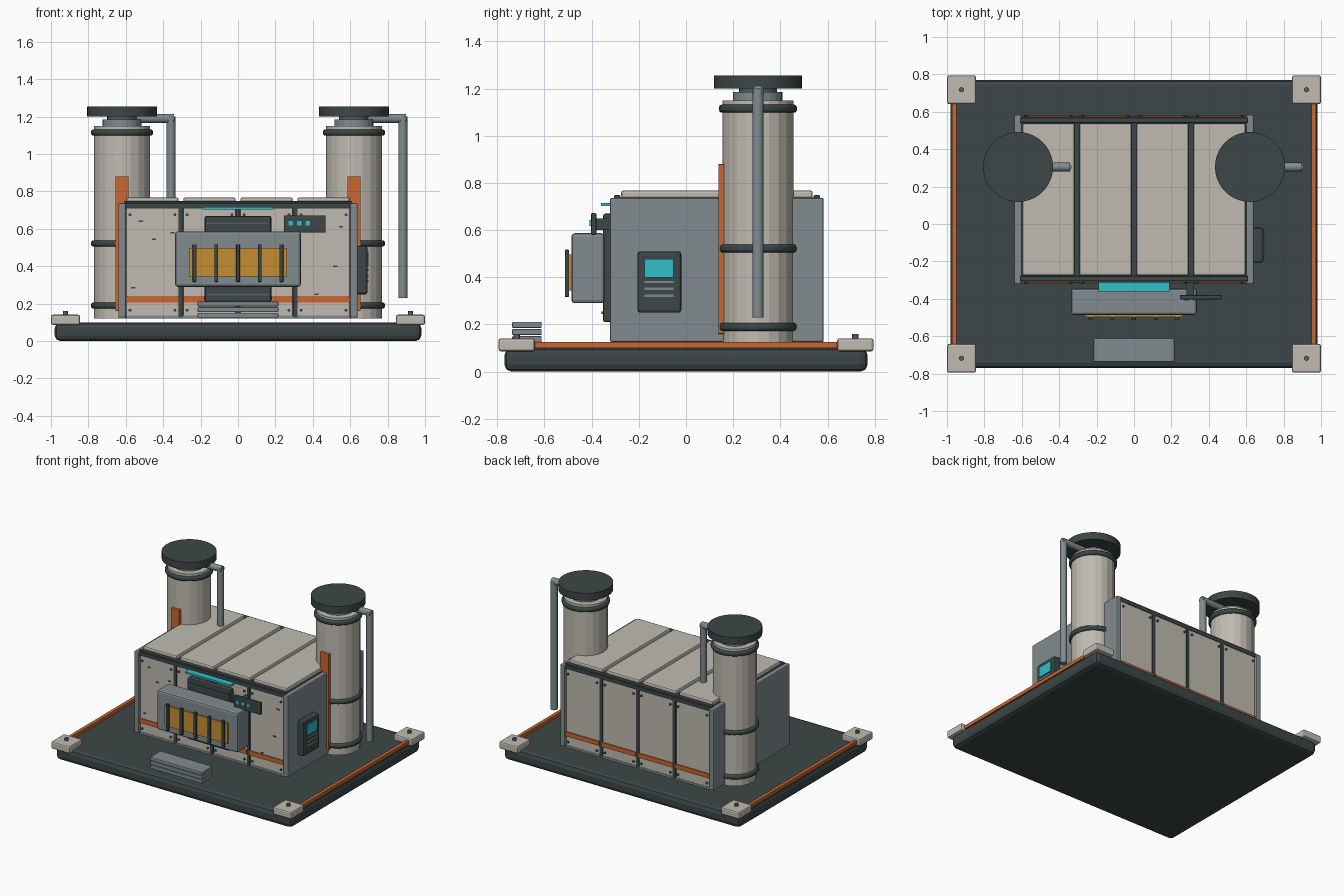
import bpy, bmesh, math
from mathutils import Matrix, Vector

if "Cube" in bpy.data.objects:
    bpy.data.objects.remove(bpy.data.objects["Cube"], do_unlink=True)


def material(name, r, g, b):
    m = bpy.data.materials.new(name)
    m.use_nodes = True
    m.diffuse_color = (r, g, b, 1)
    m.node_tree.nodes["Principled BSDF"].inputs["Base Color"].default_value = (r, g, b, 1)
    return m


cream = material("warm_cream", 0.53, 0.50, 0.44)
dark = material("dark_slate", 0.045, 0.062, 0.063)
grey = material("steel_grey", 0.22, 0.26, 0.275)
bolt_grey = material("bolt_grey", 0.09, 0.11, 0.115)
orange = material("orange", 0.60, 0.135, 0.03)
teal = material("teal_glow", 0.03, 0.53, 0.60)
amber = material("amber_glass", 0.56, 0.27, 0.035)


def finish(name, bm, mat, bevel=0, smooth=False):
    me = bpy.data.meshes.new(name)
    bm.to_mesh(me)
    bm.free()
    me.materials.append(mat)
    ob = bpy.data.objects.new(name, me)
    bpy.context.collection.objects.link(ob)
    if bevel:
        mod = ob.modifiers.new("bevel", "BEVEL")
        mod.width = bevel
        mod.segments = 2
        mod.limit_method = "ANGLE"
    if smooth:
        bpy.ops.object.select_all(action="DESELECT")
        ob.select_set(True)
        bpy.context.view_layer.objects.active = ob
        bpy.ops.object.shade_smooth_by_angle(angle=math.radians(35))
    return ob


def boxes(name, mat, spans, bevel=0):
    """Each span is a (min, max) pair for x, y and z."""
    bm = bmesh.new()
    for span in spans:
        mid = Vector([(a + b) / 2 for a, b in span])
        size = [b - a for a, b in span]
        bmesh.ops.create_cube(bm, size=1, matrix=Matrix.Translation(mid) @ Matrix.Diagonal((*size, 1)))
    return finish(name, bm, mat, bevel)


def rods(name, mat, ends, r, sides=16, bevel=0, smooth=True):
    """Cylinders between pairs of points."""
    bm = bmesh.new()
    for a, b in ends:
        a, b = Vector(a), Vector(b)
        turn = (b - a).to_track_quat("Z", "Y").to_matrix().to_4x4()
        bmesh.ops.create_cone(bm, cap_ends=True, segments=sides, radius1=r, radius2=r,
                              depth=(b - a).length, matrix=Matrix.Translation((a + b) / 2) @ turn)
    return finish(name, bm, mat, bevel, smooth)


def around(c, half):
    return (c - half, c + half)


# Platform, side rails and corner feet
boxes("platform", dark, [((-.98, .98), (-.77, .77), (0, .1))], .03)
boxes("side_rails", orange, [(around(s * .96, .012), (-.66, .66), (.1, .125)) for s in (-1, 1)])
corners = [(x, y) for x in (-.922, .922) for y in (-.718, .718)]
boxes("corner_feet", cream, [(around(x, .077), around(y, .077), (.086, .141)) for x, y in corners], .01)
rods("feet_bolts", bolt_grey, [((x, y, .14), (x, y, .16)) for x, y in corners], .014, 12)

# Housing core and end plates
boxes("housing_core", dark, [((-.605, .605), (-.29, .56), (.12, .738))])
boxes("end_plates", grey, [(around(s * .62, .02), (-.322, .584), (.125, .737)) for s in (-1, 1)], .008)

# Wall and roof panels with bolts
centres = [-.4575, -.1525, .1525, .4575]
boxes("roof_panels", cream, [(around(x, .14), (-.275, .537), (.735, .768)) for x in centres], .01)
for label, face, s in (("front", -.31, -1), ("back", .572, 1)):
    def depth(a, b):
        return tuple(sorted((face + s * a, face + s * b)))
    boxes(label + "_panels", cream,
          [(around(x, .14), depth(-.03, 0), (.125, .715)) for x in centres], .006)
    boxes(label + "_seams", dark, [(around(x, .012), depth(-.03, .004), (.125, .72)) for x in (-.305, 0, .305)])
    boxes(label + "_stripe", orange, [(around(x, .14), depth(-.01, .008), (.207, .24)) for x in centres])
    boxes(label + "_bottom_rail", grey, [((-.6, .6), depth(-.03, .003), (.12, .137))])
    boxes(label + "_top_rail", dark, [((-.605, .605), depth(-.04, .004), (.708, .737))], .006)
    rods(label + "_bolts", bolt_grey,
         [((x + dx, face, z), (x + dx, face + s * .01, z))
          for x in centres for dx in (-.12, .12) for z in (.165, .675)], .008, 8)
boxes("roof_edge_bars", dark, [((-.61, .61), around(y, .014), (.73, .748)) for y in (-.292, .555)], .005)

# Worn chips on the front panels
chips = [(-.52, .64), (-.45, .545), (-.35, .58), (-.56, .285), (-.47, .23), (.52, .4), (.42, .25), (.55, .61)]
boxes("paint_chips", dark, [(around(x, .011), (-.314, -.309), around(z, .004)) for x, z in chips])

# Front hatch and viewing window
boxes("hatch_back", dark, [((-.178, .178), (-.352, -.29), (.21, .67))], .01)
boxes("hatch_ridges", bolt_grey, [((-.165, .165), (-.358, -.35), around(z, .005)) for z in (.25, .63)])
boxes("window_housing", grey, [((-.336, .336), (-.486, -.345), (.29, .587))], .014)
boxes("window_glass", amber, [((-.262, .262), (-.498, -.48), (.345, .497))])
boxes("window_bars", dark, [(around(i * .116, .01), (-.514, -.496), (.317, .517)) for i in range(-2, 3)], .003)
boxes("light_strip", teal, [((-.19, .19), (-.36, -.31), (.703, .716))])

# Indicator panel
boxes("indicator_panel", dark, [((.245, .468), (-.403, -.38), (.58, .672))], .005)
boxes("indicator_arm", dark, [((.28, .32), (-.385, -.3), (.6, .65))])
boxes("indicator_lights", teal, [(around(x, .012), (-.409, -.4), around(.63, .012)) for x in (.283, .328, .373)])

# Front steps
boxes("steps", grey, [((-.216, .216), (-.737, -.612), (z, z + .026)) for z in (.125, .155, .185)], .005)

# Side console
boxes("console_body", dark, [((.635, .692), (-.206, -.02), (.25, .51))], .012)
boxes("console_screen", teal, [((.69, .699), (-.175, -.054), (.4, .478))])
boxes("console_slats", grey, [((.69, .697), (-.175, -.054), around(z, .005)) for z in (.322, .351, .38)])

# Twin exhaust towers with collars, caps and drain pipes
TY = .305
for label, x in (("right", -.62), ("left", .62)):
    def column(part, mat, r, z0, z1, sides, bevel=0, smooth=False):
        rods(label + "_tower_" + part, mat, [((x, TY, z0), (x, TY, z1))], r, sides, bevel, smooth)
    column("shaft", cream, .15, .12, 1.15, 20)
    column("neck", grey, .105, 1.14, 1.185, 24)
    column("stem", bolt_grey, .08, 1.18, 1.205, 24)
    column("cap", dark, .187, 1.2, 1.255, 40, 0, True)
    for i, z in enumerate((.19, .522, 1.115)):
        column("collar_%d" % i, dark, .165, z - .017, z + .017, 32, .011, True)
    boxes(label + "_tower_band", orange, [(around(x, .035), (.137, .17), (.16, .88))], .003)
    px = x + .262
    rods(label + "_drain_pipe", grey,
         [((x + .05, TY, 1.19), (px + .015, TY, 1.19)), ((px, TY, .23), (px, TY, 1.2))], .024, 14)
